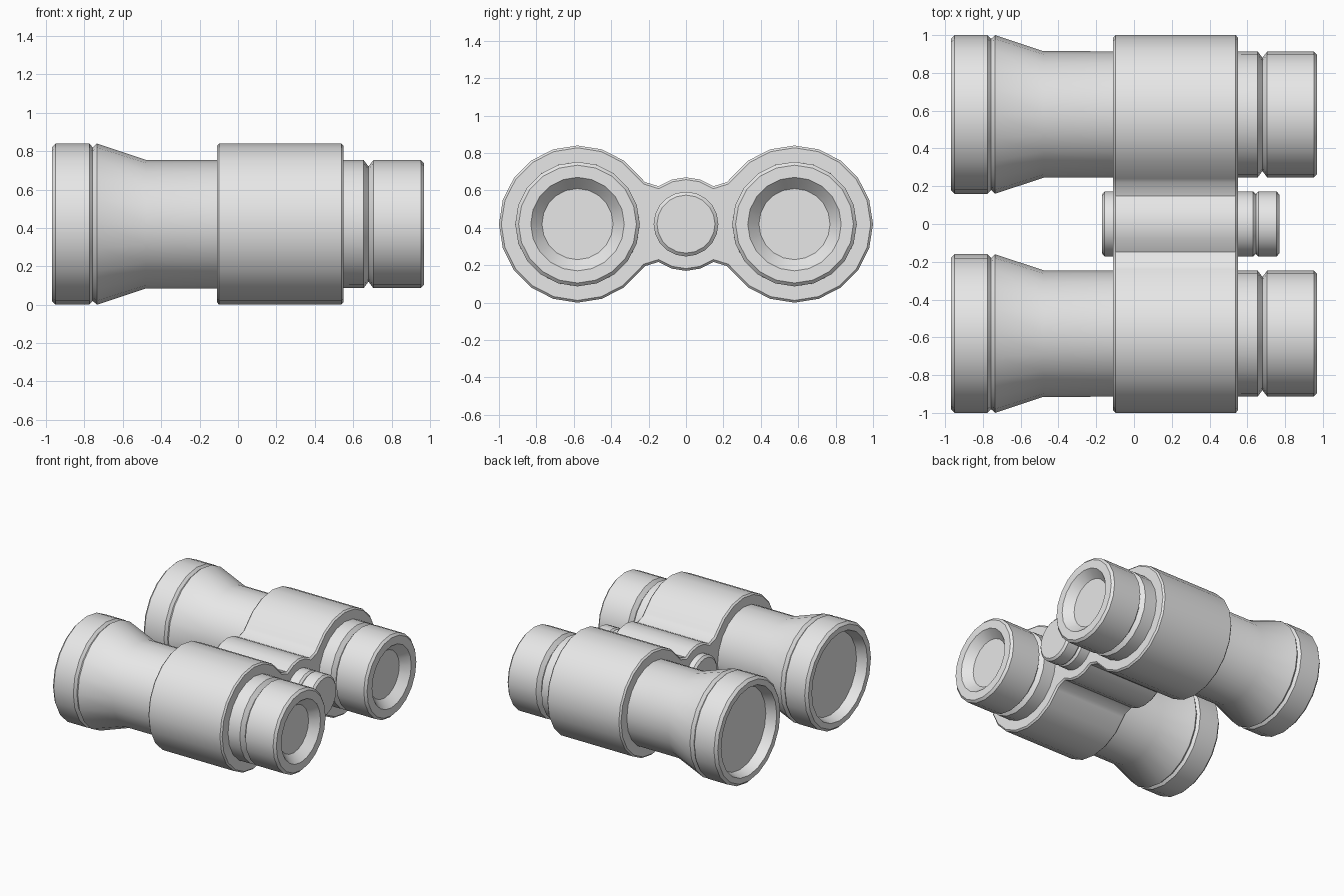
import bpy, bmesh
from math import sin, cos, pi, radians

cube = bpy.data.objects.get("Cube")
if cube:
    bpy.data.objects.remove(cube, do_unlink=True)

SIDES = 20
AXIS_Z = 0.42
BARREL_Y = 0.58

grey = bpy.data.materials.new("plain grey")
grey.use_nodes = True
grey.diffuse_color = (0.8, 0.8, 0.8, 1)
grey.node_tree.nodes["Principled BSDF"].inputs["Base Color"].default_value = (0.8, 0.8, 0.8, 1)


def finish(name, bm, y=0):
    """Turn a bmesh into a smooth-shaded object on the optical axis height."""
    bmesh.ops.recalc_face_normals(bm, faces=bm.faces)
    mesh = bpy.data.meshes.new(name)
    bm.to_mesh(mesh)
    bm.free()
    mesh.materials.append(grey)
    ob = bpy.data.objects.new(name, mesh)
    ob.location = (0, y, AXIS_Z)
    bpy.context.collection.objects.link(ob)
    bpy.ops.object.select_all(action='DESELECT')
    ob.select_set(True)
    bpy.context.view_layer.objects.active = ob
    bpy.ops.object.shade_smooth_by_angle(angle=radians(35))


def lathe(name, profile, y=0):
    """Revolve (x, radius) points around the x axis and cap both ends."""
    bm = bmesh.new()
    rings = []
    for x, r in profile:
        angles = [2 * pi * k / SIDES for k in range(SIDES)]
        rings.append([bm.verts.new((x, r * cos(a), r * sin(a))) for a in angles])
    for a, b in zip(rings, rings[1:]):
        for k in range(SIDES):
            j = (k + 1) % SIDES
            bm.faces.new((a[k], a[j], b[j], b[k]))
    bm.faces.new(rings[0])
    bm.faces.new(rings[-1])
    finish(name, bm, y)


# Barrels: recessed objective lens, flared hood, tube, grooved eyepiece, recessed lens
barrel = [
    (-0.89, 0.33), (-0.97, 0.355), (-0.97, 0.40), (-0.95, 0.42),
    (-0.775, 0.42), (-0.757, 0.40), (-0.735, 0.42), (-0.48, 0.335),
    (0.655, 0.333), (0.68, 0.30), (0.705, 0.333),
    (0.953, 0.333), (0.97, 0.315), (0.97, 0.25), (0.905, 0.19),
]
for side, y in (("left", BARREL_Y), ("right", -BARREL_Y)):
    lathe(side + "_barrel", barrel, y)

# Central focus knob and its shaft
lathe("focus_knob", [
    (-0.17, 0.155), (-0.155, 0.173), (0.63, 0.173), (0.645, 0.158),
    (0.66, 0.173), (0.755, 0.173), (0.77, 0.155),
])

# Housing: two round sleeves joined by a narrow hub, one quarter mirrored twice
quarter = [(BARREL_Y + 0.42 * cos(pi * k / 10), 0.42 * sin(pi * k / 10)) for k in range(9)]
quarter.append((0.22, 0.225))
quarter += [(0.25 * sin(pi * k / 10), 0.25 * cos(pi * k / 10)) for k in (2, 1, 0)]
upper = quarter + [(-y, z) for y, z in quarter[-2::-1]]
outline = upper + [(y, -z) for y, z in upper[-2:0:-1]]

bm = bmesh.new()
back = bm.faces.new([bm.verts.new((-0.11, y, z)) for y, z in outline])
front = bm.faces.new([bm.verts.new((0.55, y, z)) for y, z in outline])
for a, b in zip(list(back.edges), list(front.edges)):
    bm.faces.new((a.verts[0], a.verts[1], b.verts[1], b.verts[0]))
bmesh.ops.recalc_face_normals(bm, faces=bm.faces)
rims = list(back.edges) + list(front.edges)
bmesh.ops.bevel(bm, geom=rims, offset=0.012, segments=1, affect='EDGES')
finish("housing", bm)
